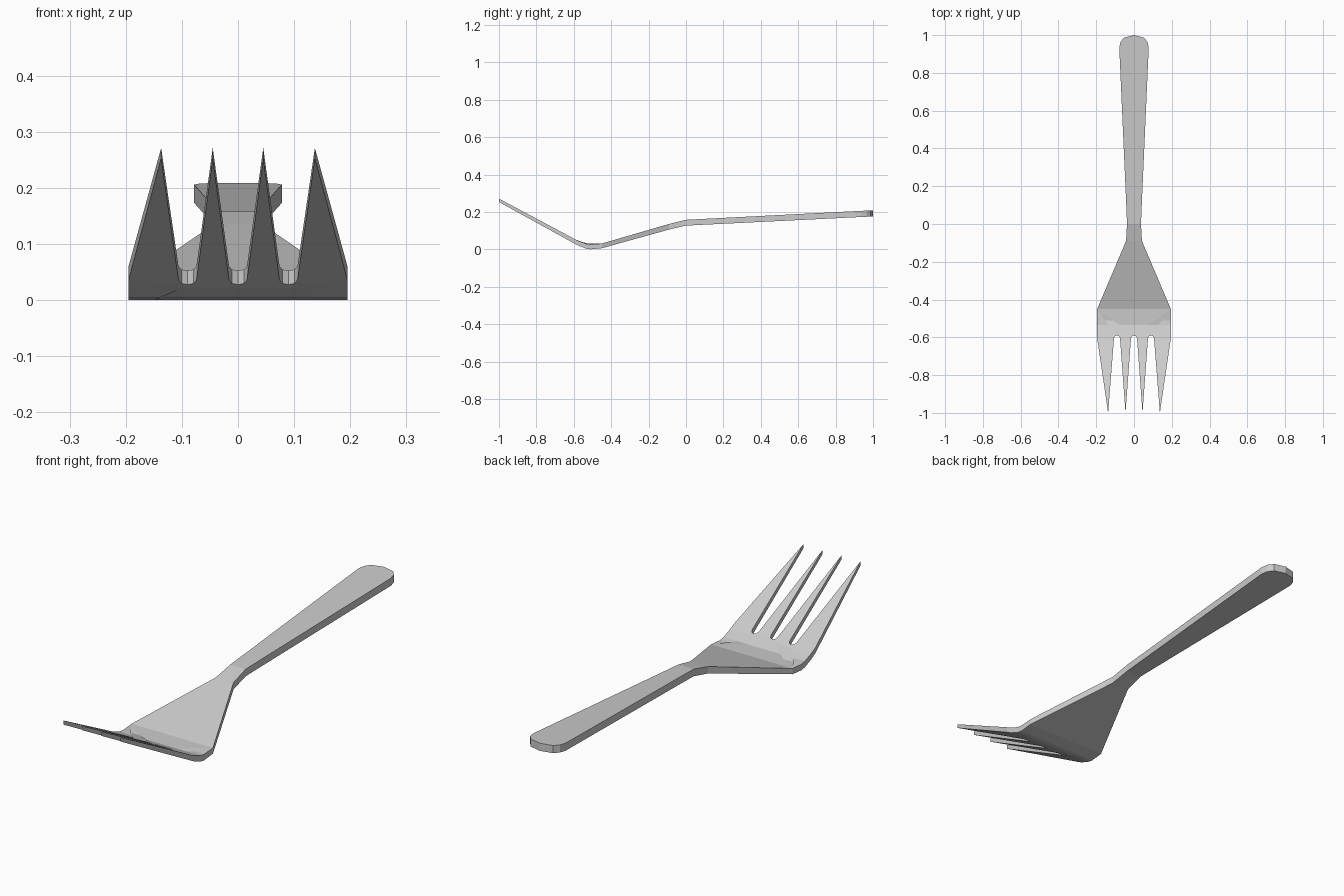
import bpy, bmesh

if "Cube" in bpy.data.objects:
    bpy.data.objects.remove(bpy.data.objects["Cube"])

# Right half of the plan outline, from the handle end round to the centre slot
half = [(0, 1), (0.053, 0.987), (0.071, 0.965), (0.078, 0.935),
        (0.041, 0.1), (0.037, 0.0), (0.042, -0.09),
        (0.195, -0.45), (0.195, -0.605)]
tip_y, root_y = -1.0, -0.605
half += [(0.137, tip_y)]
half += [(0.106, root_y), (0.101, -0.594), (0.09, -0.59), (0.079, -0.594), (0.074, root_y)]
half += [(0.045, tip_y), (0.016, root_y), (0.011, -0.594), (0, -0.59)]
outline = half + [(-x, y) for x, y in reversed(half[1:-1])]

# Side profile stations: y, underside z, top z
profile = [(-1.0, 0.253, 0.271), (-0.58, 0.022, 0.047), (-0.535, 0.004, 0.03),
           (-0.51, 0.0, 0.026), (-0.45, 0.006, 0.031), (-0.09, 0.106, 0.136),
           (0.0, 0.127, 0.158), (1.0, 0.176, 0.209)]


def height(y, side):
    for a, b in zip(profile, profile[1:]):
        if y <= b[0] + 1e-5:
            t = (y - a[0]) / (b[0] - a[0])
            return a[side] + t * (b[side] - a[side])
    return profile[-1][side]


# Flat plan sheet, cut across at each bend
bm = bmesh.new()
face = bm.faces.new([bm.verts.new((x, y, 0)) for x, y in outline])
bmesh.ops.triangulate(bm, faces=[face])
for y, _, _ in profile[1:-1]:
    bmesh.ops.bisect_plane(bm, geom=bm.verts[:] + bm.edges[:] + bm.faces[:],
                           dist=1e-5, plane_co=(0, y, 0), plane_no=(0, 1, 0))

# Thicken, then bend both skins to the side profile
bottom = bm.verts[:]
ext = bmesh.ops.extrude_face_region(bm, geom=bm.faces[:], use_keep_orig=True)
top = [g for g in ext["geom"] if isinstance(g, bmesh.types.BMVert)]
for v in bottom:
    v.co.z = height(v.co.y, 1)
for v in top:
    v.co.z = height(v.co.y, 2)
bmesh.ops.dissolve_limit(bm, angle_limit=0.01, verts=bm.verts[:], edges=bm.edges[:])
bmesh.ops.recalc_face_normals(bm, faces=bm.faces[:])

mesh = bpy.data.meshes.new("fork")
bm.to_mesh(mesh)
bm.free()
fork = bpy.data.objects.new("fork", mesh)
bpy.context.collection.objects.link(fork)
